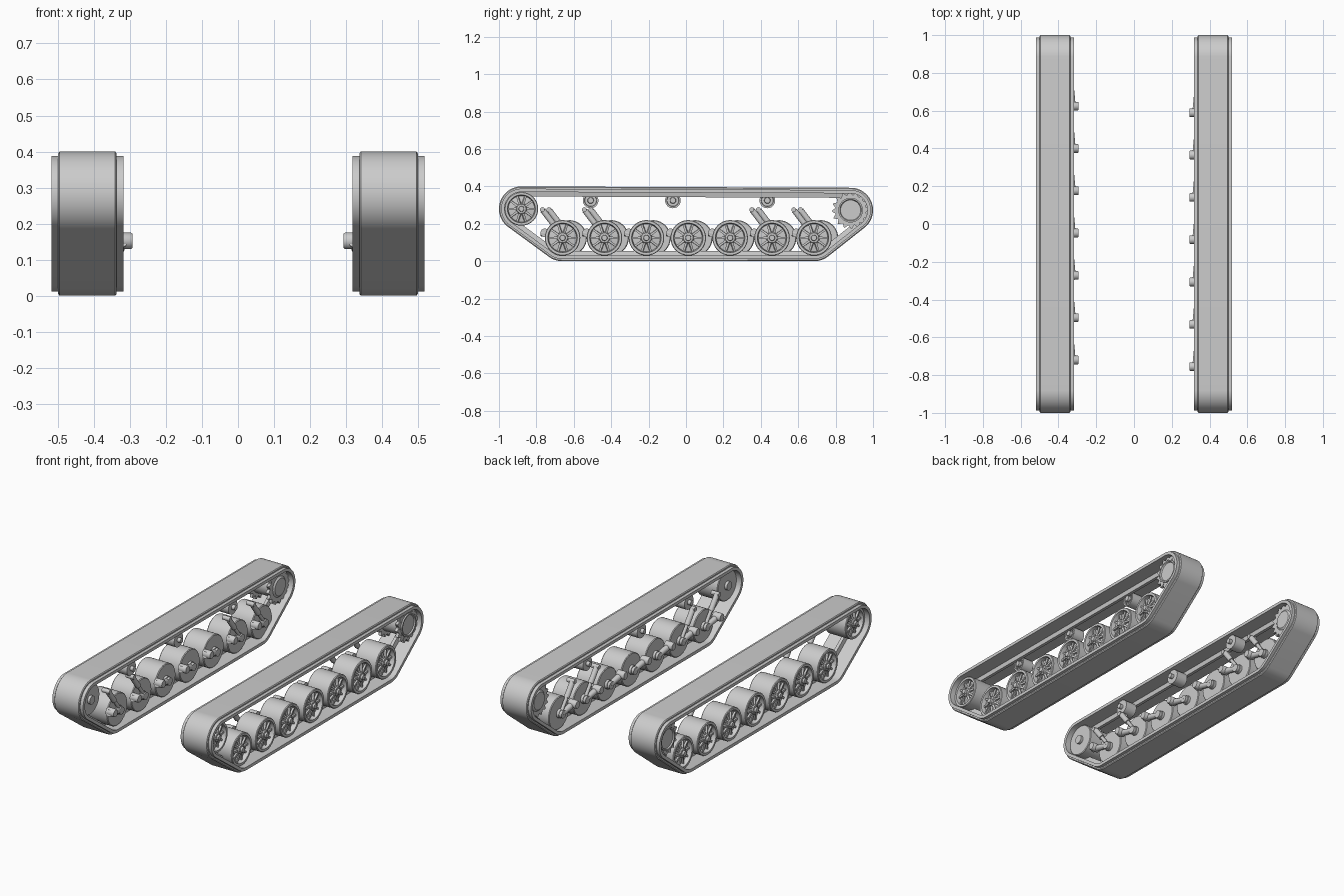
import bpy, bmesh, math
from mathutils import Vector

cube = bpy.data.objects.get("Cube")
if cube:
    bpy.data.objects.remove(cube)

grey = bpy.data.materials.new("track_grey")
grey.use_nodes = True
grey.diffuse_color = (0.6, 0.6, 0.6, 1)
grey.node_tree.nodes["Principled BSDF"].inputs["Base Color"].default_value = (0.6, 0.6, 0.6, 1)

CENTRE = 0.418  # x of the middle of each track
IDLER, SPROCKET = (-0.88, 0.28), (0.88, 0.273)
FIRST, PITCH, AXLE_Z = -0.66, 0.224, 0.125
TAU = math.tau


def finish(bm, name):
    bmesh.ops.recalc_face_normals(bm, faces=bm.faces)
    mesh = bpy.data.meshes.new(name)
    bm.to_mesh(mesh)
    bm.free()
    obj = bpy.data.objects.new(name, mesh)
    mesh.materials.append(grey)
    bpy.context.collection.objects.link(obj)
    bpy.ops.object.select_all(action="DESELECT")
    obj.select_set(True)
    bpy.context.view_layer.objects.active = obj
    bpy.ops.object.shade_smooth_by_angle(angle=math.radians(32))
    return obj


def skin(bm, loops, closed=False):
    """Join loops of equal length into a tube; cap the ends unless closed."""
    rings = [[bm.verts.new(p) for p in loop] for loop in loops]
    n = len(rings[0])
    pairs = list(zip(rings, rings[1:])) + ([(rings[-1], rings[0])] if closed else [])
    for a, b in pairs:
        for i in range(n):
            j = (i + 1) % n
            bm.faces.new((a[i], a[j], b[j], b[i]))
    if not closed:
        bm.faces.new(rings[0])
        bm.faces.new(rings[-1])


def lathe(bm, side, centre, profile, n=32):
    """Turn (radius, sideways offset) points about an axle; offset + is outward."""
    loops = []
    for r, u in profile:
        loops.append([(side * (CENTRE + u), centre[0] + r * math.cos(TAU * i / n),
                       centre[1] + r * math.sin(TAU * i / n)) for i in range(n)])
    skin(bm, loops)


def rod(bm, a, b, r0, r1, n=12):
    a, b = Vector(a), Vector(b)
    turn = (b - a).to_track_quat("Z", "Y")
    loops = []
    for p, r in ((a, r0), (b, r1)):
        loops.append([p + turn @ Vector((r * math.cos(TAU * (i + 0.5) / n),
                                         r * math.sin(TAU * (i + 0.5) / n), 0)) for i in range(n)])
    skin(bm, loops)


def track_belt(side, name):
    circles = [(*IDLER, 0.12), (*SPROCKET, 0.12), (FIRST, AXLE_Z, 0.125),
               (FIRST + 6 * PITCH, AXLE_Z, 0.125)]
    # sideways offset and depth below the outer running surface
    half = [(0.1, 0.012), (0.081, 0.012), (0.081, 0.005), (0.077, 0.0)]
    inner = [(0.1, 0.03), (0.014, 0.03), (0.009, 0.054)]
    section = half + [(-u, d) for u, d in reversed(half)]
    section += [(-u, d) for u, d in inner] + list(reversed(inner))
    n = 96
    loops = []
    for u, d in section:
        loop = []
        for i in range(n):
            c, s = math.cos(TAU * i / n), math.sin(TAU * i / n)
            y, z, r = max(circles, key=lambda k: k[0] * c + k[1] * s + k[2])
            loop.append((side * (CENTRE + u), y + (r - d) * c, z + (r - d) * s))
        loops.append(loop)
    bm = bmesh.new()
    skin(bm, loops, closed=True)
    finish(bm, name)


def spoked_wheel(side, centre, radius, name):
    k = radius / 0.095
    bm = bmesh.new()
    shape = [(0.026, -0.085), (0.026, -0.07), (0.091, -0.07), (0.095, -0.066), (0.095, 0.066),
             (0.092, 0.07), (0.079, 0.07), (0.074, 0.044), (0.032, 0.05), (0.026, 0.068),
             (0.016, 0.07), (0.014, 0.08)]
    lathe(bm, side, centre, [(r * k, u) for r, u in shape])
    # ribs on the recessed outer dish
    for i in range(10):
        c, s = math.cos(TAU * i / 10), math.sin(TAU * i / 10)
        ends = [(side * (CENTRE + u), centre[0] + r * k * c, centre[1] + r * k * s)
                for r, u in ((0.024, 0.056), (0.077, 0.05))]
        rod(bm, *ends, 0.009, 0.007, 4)
    # hub bolts
    for i in range(6):
        c, s = math.cos(TAU * i / 6), math.sin(TAU * i / 6)
        lathe(bm, side, (centre[0] + 0.021 * k * c, centre[1] + 0.021 * k * s),
              [(0.003, 0.06), (0.003, 0.073)], 6)
    finish(bm, name)


def drive_sprocket(side, name):
    bm = bmesh.new()
    teeth = 16
    # toothed plates
    for u in (-0.07, 0.055):
        loops = []
        for off in (u, u + 0.018):
            loop = []
            for i in range(teeth * 4):
                r = 0.1 if i % 4 < 2 else 0.083
                a = TAU * (i + (0.25 if i % 2 == 0 else -0.25)) / (teeth * 4)
                loop.append((side * (CENTRE + off), SPROCKET[0] + r * math.cos(a),
                             SPROCKET[1] + r * math.sin(a)))
            loops.append(loop)
        skin(bm, loops)
    # drum between the plates and dished outer ring
    lathe(bm, side, SPROCKET, [(0.05, -0.078), (0.066, -0.065), (0.066, 0.082), (0.058, 0.082),
                               (0.054, 0.075)])
    for i in range(12):
        a = TAU * i / 12
        lathe(bm, side, (SPROCKET[0] + 0.074 * math.cos(a), SPROCKET[1] + 0.074 * math.sin(a)),
              [(0.003, 0.07), (0.003, 0.077)], 6)
    finish(bm, name)


def return_roller(side, y, name):
    bm = bmesh.new()
    lathe(bm, side, (y, 0.325),
          [(0.014, -0.1), (0.014, -0.08), (0.042, -0.08), (0.042, -0.008), (0.033, -0.008),
           (0.031, -0.018), (0.017, -0.018), (0.015, 0.0)], 24)
    for i in range(8):
        a = TAU * i / 8
        lathe(bm, side, (y + 0.024 * math.cos(a), 0.325 + 0.024 * math.sin(a)),
              [(0.004, -0.02), (0.004, -0.01)], 6)
    finish(bm, name)


def suspension_arm(side, y, name):
    bm = bmesh.new()
    pivot = y - 0.095
    # pivot housing, swinging arm and axle boss
    lathe(bm, side, (pivot, 0.152), [(0.02, -0.125), (0.023, -0.12), (0.023, -0.075)], 16)
    rod(bm, (side * 0.325, pivot - 0.02, 0.152), (side * 0.332, y, AXLE_Z), 0.019, 0.015)
    lathe(bm, side, (y, AXLE_Z), [(0.022, -0.1), (0.022, -0.065)], 16)
    finish(bm, name)


def damper(side, y, name):
    bm = bmesh.new()
    x = side * 0.335
    top, mid, low = (x, y - 0.105, 0.272), (x, y - 0.05, 0.2), (x, y, 0.135)
    rod(bm, top, mid, 0.016, 0.016)
    rod(bm, mid, low, 0.01, 0.01)
    # upper mounting pin
    lathe(bm, side, (y - 0.108, 0.276), [(0.013, -0.1), (0.013, -0.05)], 12)
    finish(bm, name)


for side, label in ((1, "left"), (-1, "right")):
    track_belt(side, f"{label}_track_belt")
    spoked_wheel(side, IDLER, 0.09, f"{label}_idler_wheel")
    drive_sprocket(side, f"{label}_drive_sprocket")
    for i, y in enumerate((-0.51, -0.07, 0.435)):
        return_roller(side, y, f"{label}_return_roller_{i + 1}")
    # the wheels of one side sit slightly behind those of the other
    start = FIRST + (0.035 if side < 0 else 0)
    for i in range(7):
        y = start + i * PITCH
        spoked_wheel(side, (y, AXLE_Z), 0.095, f"{label}_road_wheel_{i + 1}")
        suspension_arm(side, y, f"{label}_suspension_arm_{i + 1}")
        if i in (0, 1, 5, 6):
            damper(side, y, f"{label}_damper_{i + 1}")
